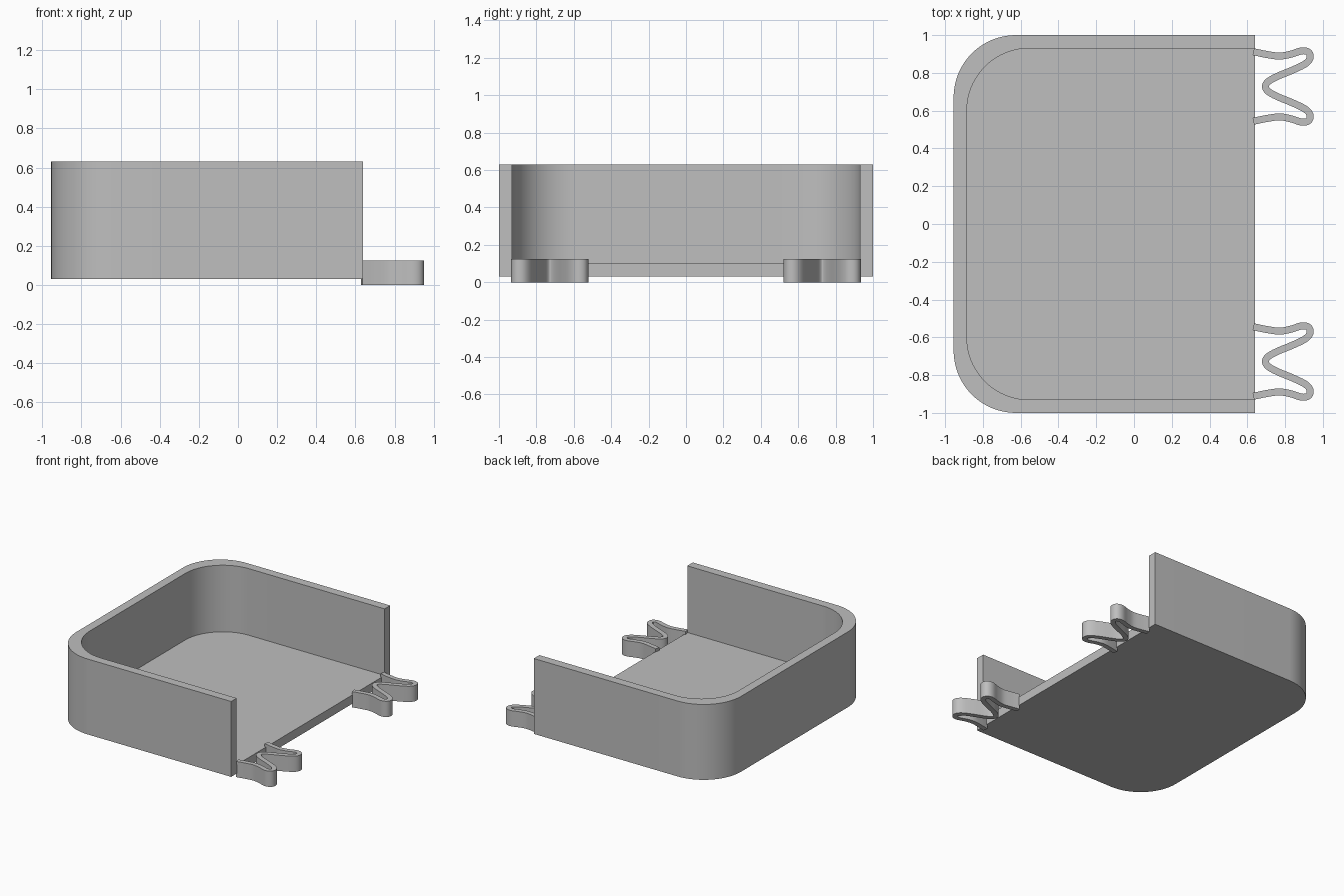
import bpy, bmesh, math
from mathutils import Vector

if "Cube" in bpy.data.objects:
    bpy.data.objects.remove(bpy.data.objects["Cube"])

grey = bpy.data.materials.new("plain grey")
grey.diffuse_color = (0.52, 0.52, 0.52, 1)
grey.use_nodes = True
grey.node_tree.nodes["Principled BSDF"].inputs["Base Color"].default_value = grey.diffuse_color


def finish(name, bm):
    bmesh.ops.recalc_face_normals(bm, faces=bm.faces)
    mesh = bpy.data.meshes.new(name)
    bm.to_mesh(mesh)
    bm.free()
    mesh.materials.append(grey)
    ob = bpy.data.objects.new(name, mesh)
    bpy.context.collection.objects.link(ob)
    bpy.ops.object.select_all(action='DESELECT')
    ob.select_set(True)
    bpy.context.view_layer.objects.active = ob
    bpy.ops.object.shade_smooth_by_angle(angle=math.radians(30))
    return ob


def u_outline(left, half, right, r, steps=20):
    """Open U outline with two rounded corners at the left."""
    pts = [(right, half)]
    for sy, start in ((1, 90), (-1, 180)):
        for i in range(steps + 1):
            a = math.radians(start + 90 * i / steps)
            pts.append((left + r + r * math.cos(a), sy * (half - r) + r * math.sin(a)))
    return pts + [(right, -half)]


# Tray: floor with a U-shaped wall, open on the right
bm = bmesh.new()
outer = u_outline(-0.955, 1.0, 0.64, 0.33)
inner = u_outline(-0.885, 0.93, 0.64, 0.33)
rings = [[bm.verts.new((x, y, z)) for x, y in o]
         for o, z in ((outer, 0.03), (outer, 0.63), (inner, 0.63), (inner, 0.10))]
for a, b in zip(rings, rings[1:]):
    for i in range(len(a) - 1):
        bm.faces.new((a[i], a[i + 1], b[i + 1], b[i]))
bm.faces.new(rings[0])
bm.faces.new(rings[3])
bm.faces.new([r[0] for r in rings] + [r[-1] for r in reversed(rings)])
finish("tray", bm)

# Spring clip centre line: half of it, then reflected about its own middle
MID = 0.728
half_path = [(0.632, 0.912), (0.70, 0.898), (0.77, 0.889), (0.83, 0.899), (0.89, 0.917),
             (0.926, 0.907), (0.931, 0.876), (0.905, 0.847), (0.84, 0.815),
             (0.76, 0.782), (0.712, 0.755), (0.696, MID)]
path = half_path + [(x, 2 * MID - y) for x, y in reversed(half_path[:-1])]


def smooth_path(points, steps=6):
    p = [Vector(q) for q in points]
    p = [2 * p[0] - p[1]] + p + [2 * p[-1] - p[-2]]
    out = []
    for a, b, c, d in zip(p, p[1:], p[2:], p[3:]):
        for i in range(steps):
            t = i / steps
            out.append(0.5 * (2 * b + (c - a) * t + (2 * a - 5 * b + 4 * c - d) * t ** 2
                              + (3 * b - a - 3 * c + d) * t ** 3))
    return out + [p[-2]]


def spring_clip(name, side):
    line = smooth_path(path)
    bm = bmesh.new()
    rows = []
    for i, p in enumerate(line):
        d = (line[min(i + 1, len(line) - 1)] - line[max(i - 1, 0)]).normalized()
        n = Vector((-d.y, d.x)) * 0.0185
        rows.append([bm.verts.new((q.x, side * q.y, z))
                     for q, z in ((p + n, 0), (p - n, 0), (p - n, 0.125), (p + n, 0.125))])
    for a, b in zip(rows, rows[1:]):
        for k in range(4):
            bm.faces.new((a[k], a[(k + 1) % 4], b[(k + 1) % 4], b[k]))
    bm.faces.new(rows[0])
    bm.faces.new(rows[-1])
    finish(name, bm)


# Two clips on the open edge
spring_clip("back_spring_clip", 1)
spring_clip("front_spring_clip", -1)
